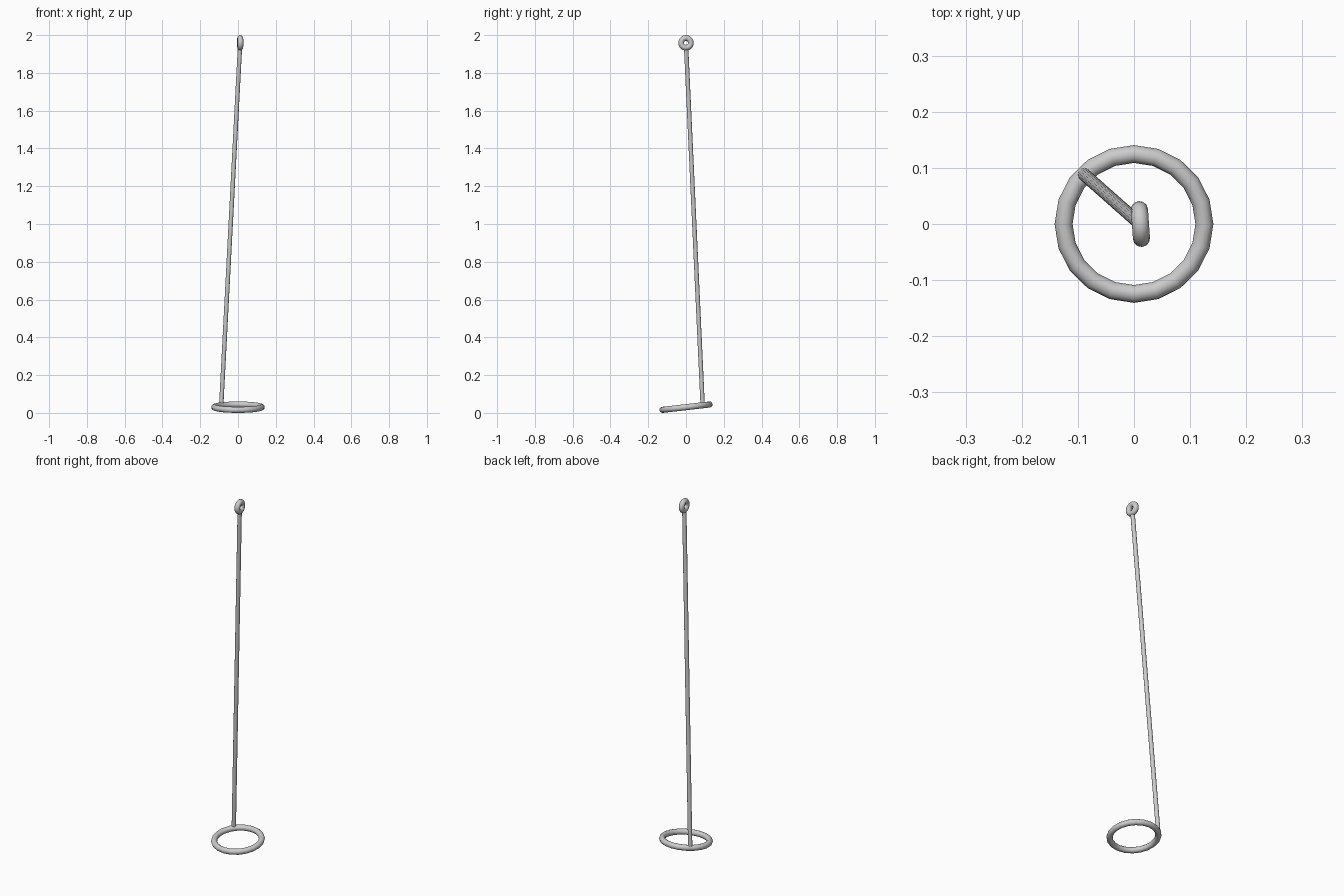
import bpy
from math import radians, sin, cos
from mathutils import Vector

if "Cube" in bpy.data.objects:
    bpy.data.objects.remove(bpy.data.objects["Cube"])


def smooth(obj, name):
    obj.name = name
    bpy.ops.object.shade_smooth_by_angle(angle=radians(50))


def ring(name, centre, major, minor, rotation, segments, sides):
    bpy.ops.mesh.primitive_torus_add(
        location=centre, rotation=rotation, major_radius=major,
        minor_radius=minor, major_segments=segments, minor_segments=sides)
    smooth(bpy.context.object, name)


def rod(name, start, end, radius, sides=16):
    axis = end - start
    bpy.ops.mesh.primitive_cylinder_add(
        vertices=sides, radius=radius, depth=axis.length,
        location=(start + end) / 2,
        rotation=axis.to_track_quat('Z', 'Y').to_euler())
    smooth(bpy.context.object, name)


R, r = 0.1255, 0.016
tilt = radians(6.5)
base_z = R * sin(tilt) + r

# Large tilted ring at the bottom
ring("base_ring", (0, 0, base_z), R, r, (tilt, 0, 0), 20, 12)

# Small upright eyelet at the top
ring("top_eyelet", (0.0115, 0, 1.959), 0.0258, 0.0152,
     (0, radians(90), radians(4)), 20, 12)

# Long leaning rod from the ring's back left to the eyelet
d = R * sin(radians(45))
foot = Vector((-d, d * cos(tilt), base_z + d * sin(tilt)))
rod("long_rod", foot, Vector((0.010, 0.001, 1.93)), 0.0115)
